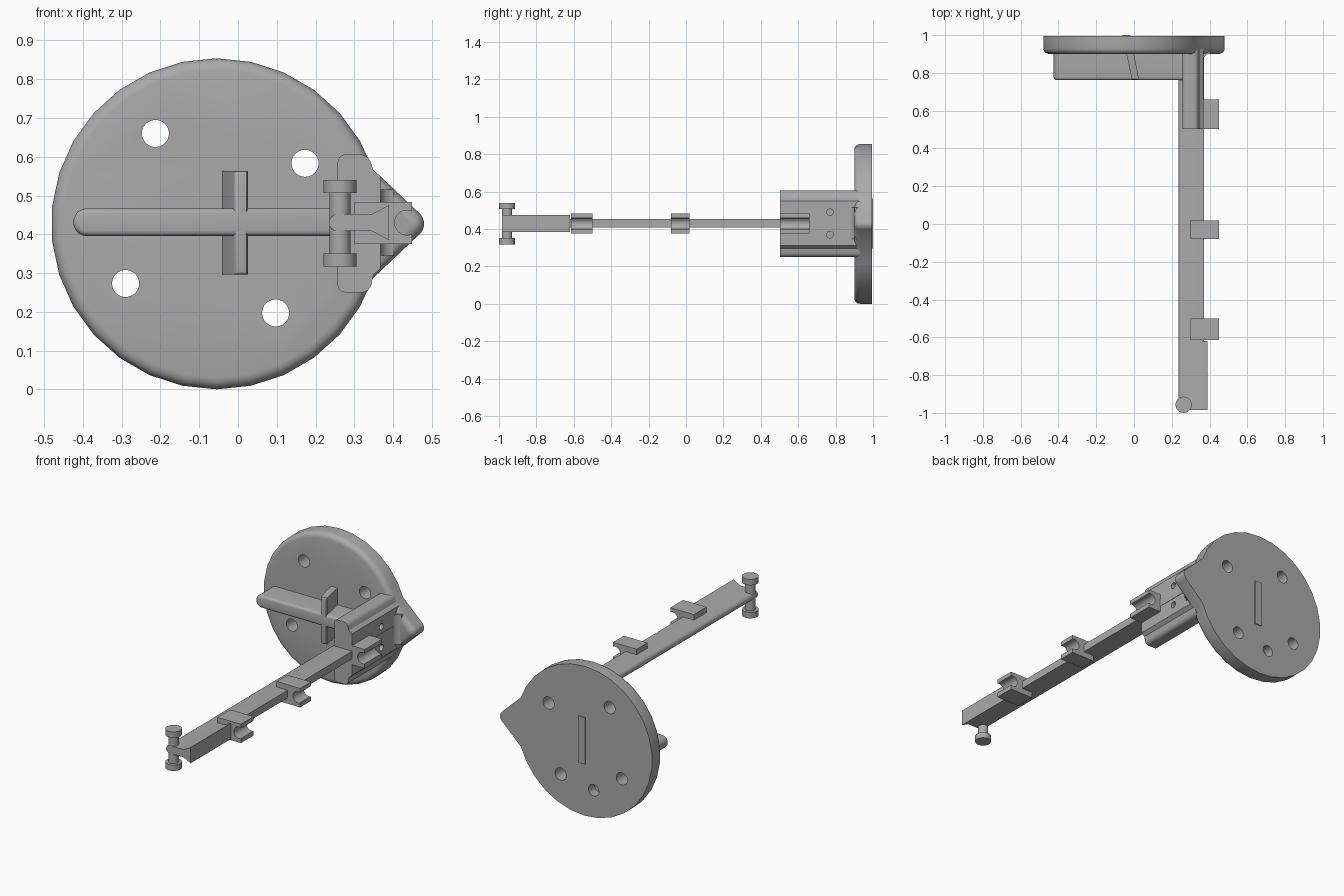
import bpy, bmesh, math
from mathutils import Vector

if "Cube" in bpy.data.objects:
    bpy.data.objects.remove(bpy.data.objects["Cube"])

grey = bpy.data.materials.new("plain grey")
grey.diffuse_color = (0.4, 0.4, 0.4, 1)
grey.use_nodes = True
grey.node_tree.nodes["Principled BSDF"].inputs["Base Color"].default_value = grey.diffuse_color
ZC = 0.43  # height of the arm axis


def arc(cx, cz, r, a0, a1, n):
    """Points along an arc, angles in degrees."""
    return [(cx + r * math.cos(math.radians(a0 + (a1 - a0) * i / n)),
             cz + r * math.sin(math.radians(a0 + (a1 - a0) * i / n))) for i in range(n + 1)]


def prism(name, pts, axis, lo, hi, bevel=0, pick=None, segs=4):
    """Extrude a 2D outline along an axis; optionally round the picked edges."""
    def at(p, t):
        return {'X': (t, p[0], p[1]), 'Y': (p[0], t, p[1]), 'Z': (p[0], p[1], t)}[axis]
    bm = bmesh.new()
    a = [bm.verts.new(at(p, lo)) for p in pts]
    b = [bm.verts.new(at(p, hi)) for p in pts]
    bm.faces.new(a)
    bm.faces.new(b[::-1])
    for i in range(len(pts)):
        j = (i + 1) % len(pts)
        bm.faces.new((a[j], a[i], b[i], b[j]))
    bmesh.ops.recalc_face_normals(bm, faces=bm.faces)
    if bevel:
        edges = [e for e in bm.edges if pick(e.verts[0].co, e.verts[1].co)]
        bmesh.ops.bevel(bm, geom=edges, offset=bevel, segments=segs, profile=0.5,
                        affect='EDGES', clamp_overlap=True)
    me = bpy.data.meshes.new(name)
    bm.to_mesh(me)
    bm.free()
    me.materials.append(grey)
    ob = bpy.data.objects.new(name, me)
    bpy.context.collection.objects.link(ob)
    return ob


def cylinder(name, axis, c, r, lo, hi, n=24):
    return prism(name, arc(c[0], c[1], r, 0, 360, n)[:-1], axis, lo, hi)


def activate(ob):
    bpy.ops.object.select_all(action='DESELECT')
    ob.select_set(True)
    bpy.context.view_layer.objects.active = ob


def cut(ob, cutters):
    for c in cutters:
        activate(ob)
        m = ob.modifiers.new("hole", 'BOOLEAN')
        m.operation, m.solver, m.object = 'DIFFERENCE', 'EXACT', c
        bpy.ops.object.modifier_apply(modifier=m.name)
        bpy.data.objects.remove(c, do_unlink=True)


def front_edge(y):
    return lambda p, q: abs(p.y - y) < 1e-4 and abs(q.y - y) < 1e-4


# Round base plate with a pointed, rounded ear on the right
outline = [(-0.055 + 0.427 * math.cos(math.radians(a)), 0.427 + 0.427 * math.sin(math.radians(a)))
           for a in [19.2] + list(range(30, 331, 12)) + [340.8]]
outline += arc(0.443, 0.427, 0.037, -50, 50, 8)
plate = prism("base_plate", outline, 'Y', 0.90, 0.994, 0.03, front_edge(0.90))
holes = [(-0.213, 0.66), (0.173, 0.583), (-0.29, 0.273), (0.097, 0.197)]
cutters = [cylinder("hole_cutter", 'Y', h, 0.035, 0.8, 1.1) for h in holes]
cutters.append(cylinder("blind_hole_cutter", 'Y', (-0.112, 0.16), 0.033, 0.94, 1.1))
cut(plate, cutters)

# Cross ribs on the front of the plate
bar = arc(-0.389, 0.431, 0.036, 90, 270, 10) + [(0.30, 0.395), (0.30, 0.467)]
prism("horizontal_rib", bar, 'Y', 0.762, 0.93, 0.015, front_edge(0.762))
prism("slanted_rib", [(-0.010, 0.762), (0.027, 0.762), (-0.020, 1.0), (-0.062, 1.0)],
      'Z', 0.296, 0.563, 0.009, front_edge(0.762), 3)

# Bracket block that carries the arm
block = [(0.257, 0.25), (0.34, 0.25), (0.349, 0.295), (0.368, 0.312),
         (0.368, 0.55), (0.349, 0.565), (0.336, 0.606), (0.257, 0.606)]
bracket = prism("bracket", block, 'Y', 0.503, 0.93, 0.02,
                lambda p, q: abs(p.y - q.y) > 0.1 and abs(p.z - ZC) > 0.16)
cut(bracket, [cylinder("pin_hole_cutter", 'X', (0.77, z), 0.018, 0.30, 0.45, 16)
              for z in (0.37, 0.49)])
fillet = [(0.35, 0.92)] + arc(0.402, 0.866, 0.035, 180, 90, 5) + [(0.402, 0.92)]
prism("bracket_fillet", fillet, 'Z', 0.345, 0.515)

# Long arm with a rounded inner edge and a flared front end
T = 0.022
edge = arc(0.235 + T, ZC, T, 90, 270, 8)
prism("arm", edge + [(0.37, ZC - T), (0.37, ZC + T)], 'Y', -0.62, 0.92)
prism("arm_front_end", edge + [(0.345, ZC - T), (0.39, ZC - 0.045),
                               (0.39, ZC + 0.045), (0.345, ZC + T)], 'Y', -0.985, -0.62)

# Open clips along the arm
clip = [(0.30, 0.375), (0.30, 0.483), (0.449, 0.483)]
clip += arc(0.436, ZC, 0.032, 66, 294, 20) + [(0.449, 0.375)]
for i, (y0, y1) in enumerate([(0.503, 0.66), (-0.08, 0.018), (-0.615, -0.5)]):
    prism("clip_%d" % (i + 1), clip, 'Y', y0, y1)

# Spool peg at the front tip
PEG = (0.263, -0.957)
cylinder("peg_shaft", 'Z', PEG, 0.027, 0.33, 0.525)
cylinder("peg_top_cap", 'Z', PEG, 0.043, 0.506, 0.54, 32)
cylinder("peg_bottom_cap", 'Z', PEG, 0.043, 0.317, 0.351, 32)

# Smooth shading on rounded surfaces, sharp edges kept
for ob in list(bpy.context.scene.objects):
    activate(ob)
    bpy.ops.object.shade_smooth_by_angle(angle=math.radians(30))
